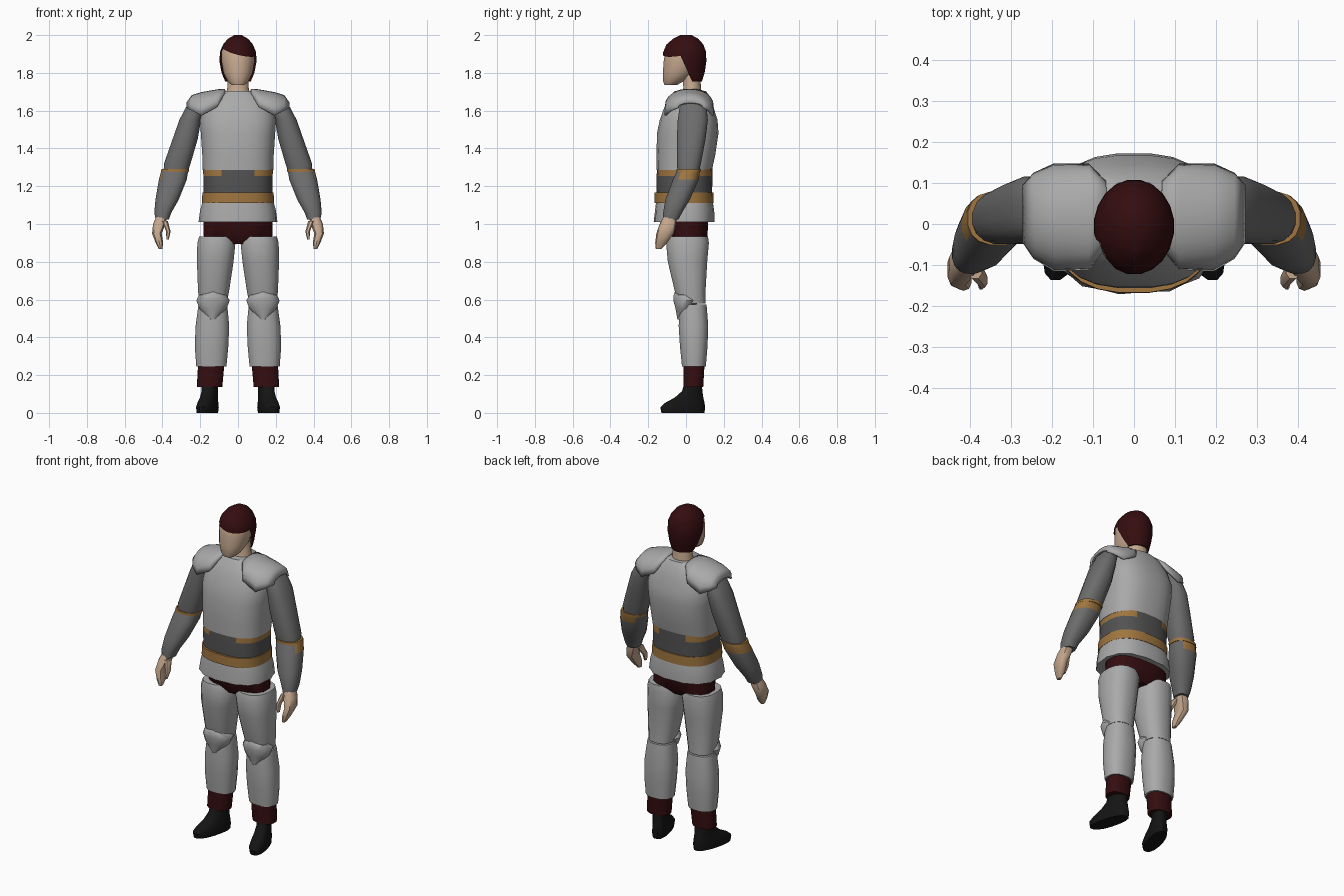
import bpy
import bmesh
import math
from mathutils import Vector

cube = bpy.data.objects.get("Cube")
if cube:
    bpy.data.objects.remove(cube, do_unlink=True)


def material(name, red, green, blue):
    mat = bpy.data.materials.new(name)
    mat.use_nodes = True
    colour = (red, green, blue, 1)
    mat.diffuse_color = colour
    mat.node_tree.nodes["Principled BSDF"].inputs["Base Color"].default_value = colour
    return mat


armour = material("light grey armour", .4, .4, .4)
sleeve = material("mid grey sleeve", .15, .15, .15)
cloth = material("dark grey cloth", .085, .085, .085)
gold = material("gold trim", .35, .18, .05)
maroon = material("dark red", .035, .004, .005)
skin = material("skin", .56, .39, .27)
leather = material("black leather", .007, .007, .007)


def finish(name, bm, mats, rule=None, angle=40):
    """Turn a bmesh into a smooth-shaded object, colouring faces by an optional rule."""
    bmesh.ops.recalc_face_normals(bm, faces=bm.faces)
    bm.normal_update()
    for face in bm.faces:
        face.smooth = True
        if rule:
            face.material_index = rule(face.calc_center_median(), face.normal)
    mesh = bpy.data.meshes.new(name)
    bm.to_mesh(mesh)
    bm.free()
    for mat in mats:
        mesh.materials.append(mat)
    mesh.set_sharp_from_angle(angle=math.radians(angle))
    obj = bpy.data.objects.new(name, mesh)
    bpy.context.collection.objects.link(obj)
    return obj


def bridge(bm, rings, closed=True):
    for low, high in zip(rings, rings[1:]):
        count = len(low)
        for i in range(count if closed else count - 1):
            j = (i + 1) % count
            bm.faces.new((low[i], low[j], high[j], high[i]))


def loft(rows, side=1, sides=16, power=2.4, shear=0, ripple=0):
    """Closed skin through level slices, each given as z, x min, x max, y min, y max."""
    bm = bmesh.new()
    rings = []
    for k, (z, x0, x1, y0, y1) in enumerate(rows):
        ring = []
        for i in range(sides):
            a = math.tau * (i + .5) / sides
            c, s = math.cos(a), math.sin(a)
            fold = 1 - ripple * (i % 2) * (k == 0)
            px = math.copysign(abs(c) ** (2 / power), c) * fold
            py = math.copysign(abs(s) ** (2 / power), s) * fold
            y = (y0 + y1) / 2 + py * (y1 - y0) / 2
            x = (x0 + x1) / 2 + px * (x1 - x0) / 2 - shear * y
            ring.append(bm.verts.new((side * x, y, z)))
        rings.append(ring)
    bridge(bm, rings)
    bm.faces.new(rings[0])
    bm.faces.new(rings[-1])
    return bm


def centred(rows):
    """Slices symmetric about x = 0, each given as z, half width, y min, y max."""
    return [(z, -w, w, y0, y1) for z, w, y0, y1 in rows]


def part(name, mat, rows, **options):
    return finish(name, loft(rows, **options), [mat])


# Head and neck
part("neck", skin, centred([(1.66, .07, -.04, .09), (1.72, .058, -.015, .08),
                            (1.82, .055, -.02, .075)]), power=2)
part("head", skin, centred([
    (1.735, .034, -.115, -.05), (1.755, .055, -.122, -.01), (1.8, .078, -.124, .05),
    (1.86, .089, -.12, .09), (1.91, .09, -.112, .09), (1.95, .07, -.09, .075)]), power=2.1)

# Hair: a shell trimmed by a sloping fringe plane and a plane in front of the ears
hair = loft(centred([
    (1.755, .07, -.05, .085), (1.8, .088, -.11, .1), (1.86, .099, -.126, .109),
    (1.91, .097, -.122, .108), (1.95, .08, -.105, .093), (1.98, .055, -.07, .067),
    (2, .02, -.03, .03)]), sides=20, power=2)
fringe = (Vector((0, -.1, 1.9)), Vector((.25, -.2, 1)))
temple = (Vector((0, -.015, 1.86)), Vector((0, 1, .45)))
for point, normal in (fringe, temple):
    bmesh.ops.bisect_plane(hair, geom=hair.verts[:] + hair.edges[:] + hair.faces[:],
                           plane_co=point, plane_no=normal)
bare = [f for f in hair.faces
        if all((f.calc_center_median() - p).dot(n) < 0 for p, n in (fringe, temple))]
bmesh.ops.delete(hair, geom=bare, context="FACES")
finish("hair", hair, [maroon])

# Torso
part("cuirass", armour, centred([
    (1.285, .188, -.156, .138), (1.36, .19, -.157, .155), (1.48, .198, -.155, .173),
    (1.55, .203, -.14, .168), (1.62, .185, -.115, .146), (1.675, .14, -.085, .128),
    (1.705, .08, -.06, .105)]), sides=24, power=2.6)
waist = loft(centred([(1.15, .184, -.156, .139), (1.255, .185, -.157, .141),
                      (1.3, .186, -.153, .14)]), sides=24, power=2.6)
finish("waist", waist, [cloth, gold],
       lambda c, n: int(c.z > 1.26 and abs(c.x) > .07 and abs(n.z) < .7))
part("belt", gold, centred([(1.112, .192, -.169, .147), (1.168, .19, -.168, .146)]),
     sides=24, power=2.5)
part("skirt", armour, centred([(1.01, .21, -.172, .153), (1.07, .202, -.165, .15),
                               (1.125, .187, -.158, .142)]),
     sides=28, power=2.5, ripple=.035)
part("hips", maroon, centred([(.895, .07, -.06, .08), (.935, .184, -.085, .115),
                              (1.03, .186, -.09, .12)]), power=2.6)


def shoulder_pad(name, side):
    """Arched plate built from half hoops running outward along the shoulder."""
    bm = bmesh.new()
    rings = []
    for x, top, low, y0, y1 in ((.068, 1.716, 1.69, -.06, .105), (.11, 1.713, 1.62, -.112, .147),
                                (.195, 1.698, 1.575, -.115, .148), (.245, 1.682, 1.6, -.085, .125),
                                (.272, 1.645, 1.615, -.045, .095)):
        ring = []
        for i in range(13):
            a = math.pi * i / 12
            y = (y0 + y1) / 2 - math.cos(a) * (y1 - y0) / 2
            ring.append(bm.verts.new((side * x, y, low + (top - low) * math.sin(a) ** .8)))
        rings.append(ring)
    bridge(bm, rings, closed=False)
    bmesh.ops.recalc_face_normals(bm, faces=bm.faces)
    if sum(f.normal.z for f in bm.faces) < 0:
        bmesh.ops.reverse_faces(bm, faces=bm.faces)
    obj = finish(name, bm, [armour])
    shell = obj.modifiers.new("Thickness", "SOLIDIFY")
    shell.thickness = .012
    # keep the outer face of the plate where it is
    shell.offset = -1 if sum(p.normal.z for p in obj.data.polygons) > 0 else 1


for label, side in (("left", 1), ("right", -1)):
    shoulder_pad(label + "_shoulder_pad", side)

    # Arms
    part(label + "_upper_arm", sleeve, [
        (1.275, .265, .395, -.045, .07), (1.32, .25, .393, -.05, .08),
        (1.45, .212, .347, -.05, .105), (1.55, .195, .312, -.045, .117),
        (1.62, .18, .275, -.035, .11), (1.665, .19, .235, 0, .08)], side=side)
    forearm = loft([
        (1.025, .365, .437, -.122, -.038), (1.06, .352, .444, -.122, -.02),
        (1.13, .312, .438, -.11, .022), (1.235, .27, .42, -.07, .068),
        (1.285, .262, .407, -.048, .076)], side=side)
    finish(label + "_forearm", forearm, [sleeve, gold],
           lambda c, n: int(c.z > 1.24 and side * n.x + n.y > .3 and abs(n.z) < .8))
    part(label + "_elbow_trim", gold, [(1.276, .26, .41, -.052, .078),
                                       (1.292, .257, .406, -.052, .08)], side=side)

    # Hands
    part(label + "_hand", skin, [
        (.868, .4, .42, -.16, -.13), (.9, .395, .437, -.163, -.1),
        (.95, .403, .456, -.157, -.065), (1, .382, .451, -.138, -.052),
        (1.05, .372, .43, -.115, -.05)], side=side, sides=10)
    part(label + "_thumb", skin, [
        (.918, .366, .38, -.16, -.138), (.96, .356, .381, -.155, -.12),
        (1.015, .37, .405, -.135, -.085)], side=side, sides=8)

    # Legs
    part(label + "_thigh_guard", armour, [
        (.58, .058, .207, -.045, .105), (.65, .045, .213, -.062, .105),
        (.8, .022, .219, -.098, .114), (.9, .012, .217, -.107, .123),
        (.935, .03, .207, -.098, .118)], side=side)
    part(label + "_shin_guard", armour, [
        (.245, .06, .222, -.022, .106), (.35, .05, .23, -.033, .115),
        (.46, .045, .226, -.04, .119), (.575, .056, .21, -.035, .11)], side=side)
    part(label + "_knee_pad", armour, [
        (.495, .115, .15, -.046, .02), (.55, .06, .205, -.056, .04),
        (.595, .042, .222, -.068, .07), (.625, .06, .207, -.066, .05),
        (.64, .1, .165, -.06, .03)], side=side, power=2)
    part(label + "_trouser_cuff", maroon, [
        (.138, .082, .219, -.015, .092), (.27, .07, .212, -.015, .1)], side=side)

    # Boots, with the toes turned outward
    part(label + "_boot", leather, [
        (0, .112, .204, -.132, .1), (.03, .108, .207, -.138, .103),
        (.055, .112, .204, -.11, .1), (.08, .115, .2, -.062, .093),
        (.115, .118, .198, -.022, .088), (.15, .115, .2, -.012, .085)],
        side=side, power=2.3, shear=.25)
